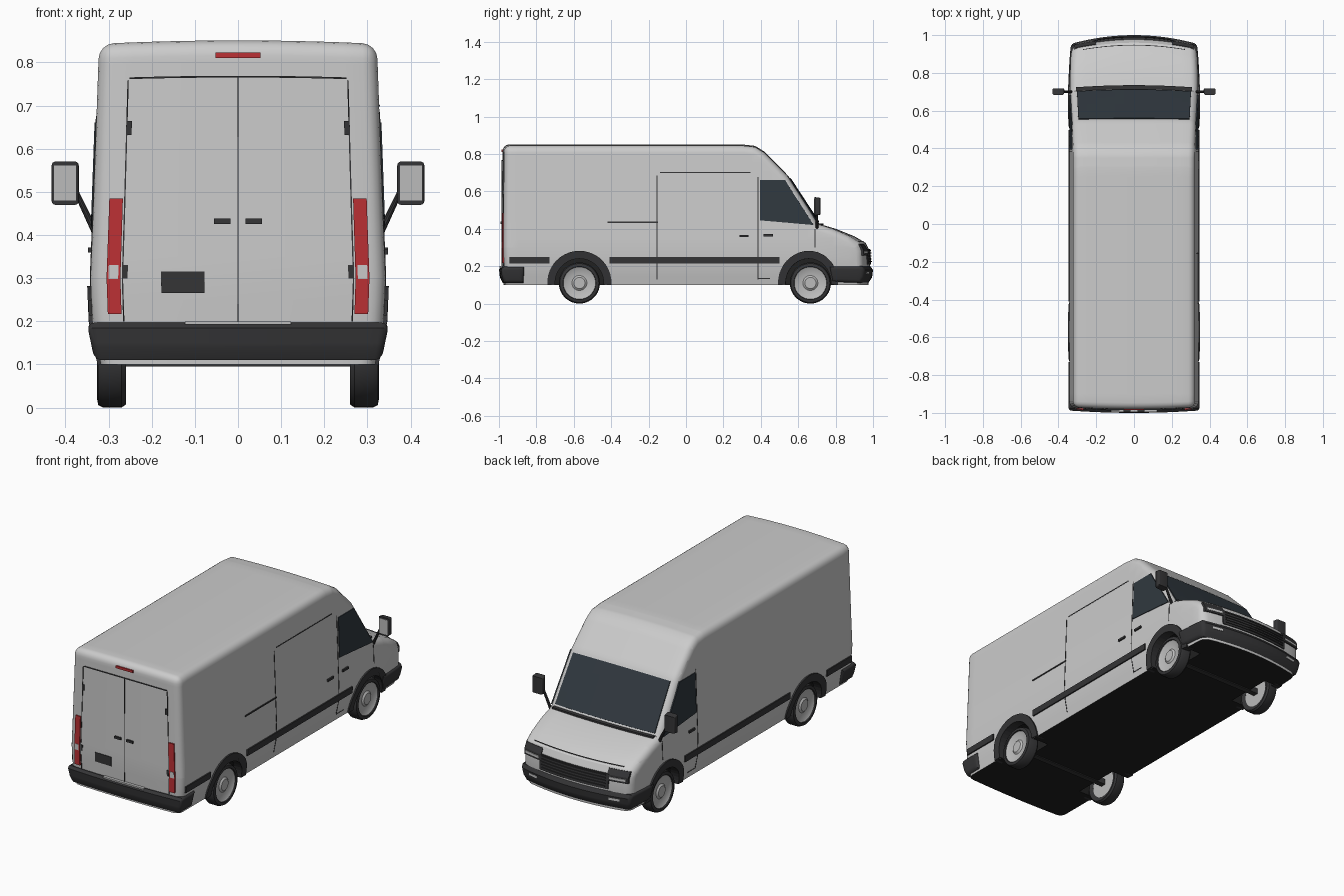
import bpy, bmesh
from math import pi, sin, cos
from mathutils import Vector

if "Cube" in bpy.data.objects:
    bpy.data.objects.remove(bpy.data.objects["Cube"])

W = 0.33      # nominal half width before the body curvature is applied
STEP = 0.05   # shared grid so that panels follow the body exactly


def material(name, r, g, b):
    m = bpy.data.materials.new(name)
    m.diffuse_color = (r, g, b, 1)
    m.use_nodes = True
    m.node_tree.nodes["Principled BSDF"].inputs["Base Color"].default_value = m.diffuse_color
    return m


PAINT = material("paint", 0.62, 0.62, 0.62)
DARK = material("dark_plastic", 0.035, 0.035, 0.037)
GLASS = material("dark_glass", 0.03, 0.04, 0.05)
RED = material("red_lens", 0.5, 0.03, 0.035)
WHITE = material("white_lens", 0.85, 0.85, 0.85)
RIM = material("rim", 0.5, 0.5, 0.5)
FLOOR = material("underbody", 0.015, 0.015, 0.015)


def half_width(z):
    k = [(0.10, 0.318), (0.20, 0.338), (0.30, 0.342), (0.45, 0.336), (0.85, 0.322)]
    z = min(max(z, k[0][0]), k[-1][0])
    for (a, p), (b, q) in zip(k, k[1:]):
        if z <= b:
            return p + (q - p) * (z - a) / (b - a)


def warp(co):
    """Bend straight geometry into the van's gently curved shape."""
    x, y, z = co
    s2 = (x / W) ** 2
    taper = 1 - 0.035 * max(0, (y - 0.7) / 0.28) ** 2
    bow = 0.04 * max(0, (y - 0.4) / 0.58) ** 2 - 0.012 * max(0, (-y - 0.8) / 0.2) ** 2
    return Vector((x * half_width(z) / W * taper, y - bow * s2,
                   z - 0.008 * s2 * max(0, (z - 0.5) / 0.35)))


def finish(name, bm, mats, mirror):
    bmesh.ops.recalc_face_normals(bm, faces=bm.faces)
    me = bpy.data.meshes.new(name)
    bm.to_mesh(me)
    bm.free()
    ob = bpy.data.objects.new(name, me)
    bpy.context.collection.objects.link(ob)
    for m in mats:
        me.materials.append(m)
    if mirror:
        ob.modifiers.new("Mirror", 'MIRROR').use_mirror_merge = False
    return ob


def smooth(ob, angle=0.55):
    bpy.ops.object.select_all(action='DESELECT')
    ob.select_set(True)
    bpy.context.view_layer.objects.active = ob
    bpy.ops.object.shade_smooth_by_angle(angle=angle)


def prism(name, yz, x0, x1, mats, bevel=0, mirror=False, bend=True, slices=True, keep=None):
    """Side outline extruded across x, optionally rounded, sliced and bent."""
    bm = bmesh.new()
    a = [bm.verts.new((x0, y, z)) for y, z in yz]
    b = [bm.verts.new((x1, y, z)) for y, z in yz]
    bm.faces.new(a)
    bm.faces.new(b[::-1])
    n = len(yz)
    for i in range(n):
        j = (i + 1) % n
        bm.faces.new((a[i], b[i], b[j], a[j]))
    bmesh.ops.recalc_face_normals(bm, faces=bm.faces)
    if bevel:
        def cap(e):
            p, q = e.verts[0].co, e.verts[1].co
            return abs(p.x - q.x) < 1e-6
        edges = [e for e in bm.edges if (keep(e) if keep else cap(e))]
        bmesh.ops.bevel(bm, geom=edges, offset=bevel, segments=4, profile=0.5, affect='EDGES')
    if bend and slices:
        for axis in range(3):
            vals = [v.co[axis] for v in bm.verts]
            for k in range(int(min(vals) / STEP) - 1, int(max(vals) / STEP) + 2):
                if min(vals) + 1e-4 < k * STEP < max(vals) - 1e-4:
                    co, no = Vector(), Vector()
                    co[axis], no[axis] = k * STEP, 1
                    bmesh.ops.bisect_plane(bm, geom=bm.verts[:] + bm.edges[:] + bm.faces[:],
                                           dist=1e-5, plane_co=co, plane_no=no)
    if bend:
        for v in bm.verts:
            v.co = warp(v.co)
    return finish(name, bm, mats, mirror)


def box(name, x, y, z, mat, **kw):
    return prism(name, [(y[0], z[0]), (y[1], z[0]), (y[1], z[1]), (y[0], z[1])], *x, [mat], **kw)


def lathe(name, rx, cy, cz, mats):
    """Radius / x profile spun about the axle line, mirrored to both sides."""
    bm = bmesh.new()
    vs = [bm.verts.new((x, cy, cz + r)) for r, x in rx]
    es = [bm.edges.new(p) for p in zip(vs, vs[1:])]
    bmesh.ops.spin(bm, geom=vs + es, cent=(0, cy, cz), axis=(1, 0, 0), angle=2 * pi, steps=40)
    bmesh.ops.remove_doubles(bm, verts=bm.verts, dist=1e-5)
    return finish(name, bm, mats, True)


# body shell
def shell_edge(e):
    p, q = e.verts[0].co, e.verts[1].co
    if abs(p.x - q.x) < 1e-6:
        return max(p.z, q.z) > 0.12
    return p.y < -0.9 and p.z > 0.8


outline = [(-0.975, 0.10), (-0.985, 0.30), (-0.98, 0.851), (0.30, 0.851), (0.37, 0.843),
           (0.42, 0.812), (0.545, 0.685), (0.715, 0.425), (0.80, 0.40), (0.90, 0.36),
           (0.96, 0.325), (0.98, 0.285), (0.985, 0.20), (0.975, 0.10)]
body = prism("body_shell", outline, -W, W, [PAINT, FLOOR], bevel=0.035, keep=shell_edge)
for f in body.data.polygons:
    f.material_index = int(f.normal.z < -0.9)

# wheels, wheel wells and arch flares
AXLE = 0.11
for tag, cy in (("rear", -0.57), ("front", 0.665)):
    cutter = lathe("well_cutter", [(0, 0.22), (0.135, 0.22), (0.135, 0.45), (0, 0.45)],
                   cy, AXLE, [PAINT, FLOOR])
    for f in cutter.data.polygons:
        f.material_index = 1
    bpy.context.view_layer.objects.active = body
    cut = body.modifiers.new("well", 'BOOLEAN')
    cut.object, cut.operation, cut.solver = cutter, 'DIFFERENCE', 'EXACT'
    bpy.ops.object.modifier_apply(modifier=cut.name)
    bpy.data.objects.remove(cutter)
    smooth(lathe(tag + "_tyres", [(0.08, 0.268), (0.103, 0.26), (0.11, 0.27), (0.11, 0.312),
                                  (0.104, 0.324), (0.088, 0.327), (0.084, 0.312)], cy, AXLE, [DARK]))
    smooth(lathe(tag + "_rims", [(0, 0.27), (0.082, 0.27), (0.088, 0.322), (0.08, 0.316),
                                 (0.04, 0.312), (0.03, 0.32), (0, 0.32)], cy, AXLE, [RIM]))
    angles = [pi * (-0.02 + 1.04 * i / 20) for i in range(21)]
    ring = [(cy + 0.172 * cos(t), AXLE + 0.172 * sin(t)) for t in angles]
    ring += [(cy + 0.13 * cos(t), AXLE + 0.13 * sin(t)) for t in angles[::-1]]
    prism(tag + "_arch_flares", ring, 0.29, 0.338, [DARK], mirror=True, slices=False)
    box(tag + "_axle", (-0.28, 0.28), (cy - 0.015, cy + 0.015), (0.095, 0.125), DARK, bend=False)
smooth(body)

# bumpers
smooth(prism("front_bumper", [(0.80, 0.115), (0.785, 0.20), (0.985, 0.20), (1.0, 0.18),
                              (0.995, 0.14), (0.975, 0.11)], -0.343, 0.343, [DARK], bevel=0.018))
smooth(prism("rear_bumper", [(-0.87, 0.11), (-0.865, 0.197), (-0.985, 0.197), (-1.0, 0.185),
                             (-0.995, 0.14), (-0.98, 0.11)], -0.343, 0.343, [DARK], bevel=0.018))
box("rear_step", (-0.12, 0.12), (-0.996, -0.96), (0.192, 0.2), RIM)

# windscreen and cab side windows
a, b, n = Vector((0.556, 0.668)), Vector((0.708, 0.436)), Vector((0.0042, 0.0027))
prism("windscreen", [tuple(p) for p in (a - n, a + n, b + n, b - n)], -0.296, 0.296, [GLASS])
box("windscreen_cowl", (-0.3, 0.3), (0.70, 0.735), (0.415, 0.428), DARK)
prism("side_windows", [(0.395, 0.665), (0.532, 0.665), (0.565, 0.61), (0.692, 0.42), (0.395, 0.445)],
      0.315, 0.334, [GLASS], mirror=True)

# side mouldings, seams and handles
for tag, y in (("rear", (-0.95, -0.73)), ("middle", (-0.41, 0.50))):
    box(tag + "_side_moulding", (0.32, 0.337), y, (0.214, 0.248), DARK, mirror=True)
SEAM = (0.325, 0.3315)
box("cab_door_rear_seam", SEAM, (0.383, 0.387), (0.13, 0.68), DARK, mirror=True)
box("cab_door_front_seam", SEAM, (0.698, 0.702), (0.30, 0.40), DARK, mirror=True)
box("cab_door_bottom_seam", SEAM, (0.385, 0.45), (0.132, 0.136), DARK, mirror=True)
box("cab_door_handle", (0.325, 0.338), (0.415, 0.465), (0.359, 0.371), DARK, mirror=True)
box("sliding_door_seam", SEAM, (-0.157, -0.153), (0.13, 0.69), DARK)
box("sliding_door_top_seam", SEAM, (-0.14, 0.345), (0.702, 0.707), DARK)
box("sliding_door_rail", (0.325, 0.334), (-0.42, -0.15), (0.431, 0.438), DARK)
box("sliding_door_handle", (0.325, 0.338), (0.285, 0.335), (0.355, 0.367), DARK)

# rear doors and lights
REAR = (-0.988, -0.965)
LINE = (-0.9855, -0.97)
box("rear_door_top_seam", (-0.255, 0.255), LINE, (0.765, 0.769), DARK)
box("rear_door_side_seam", (0.257, 0.26), LINE, (0.2, 0.762), DARK, mirror=True)
box("rear_door_centre_seam", (-0.0015, 0.0015), LINE, (0.2, 0.765), DARK)
for tag, z in (("upper", 0.65), ("lower", 0.315)):
    box(tag + "_rear_hinge", (0.247, 0.257), REAR, (z - 0.016, z + 0.016), DARK, mirror=True)
box("rear_door_handle", (0.017, 0.055), (-0.993, -0.97), (0.426, 0.438), DARK, mirror=True)
box("number_plate", (-0.172, -0.075), REAR, (0.265, 0.315), DARK)
box("tail_light", (0.263, 0.294), (-0.991, -0.95), (0.217, 0.485), RED, mirror=True)
box("reversing_light", (0.268, 0.29), (-0.993, -0.96), (0.298, 0.33), WHITE, mirror=True)
box("high_brake_light", (-0.053, 0.053), (-0.986, -0.96), (0.81, 0.823), RED)

# grille, headlights and fog lights
prism("grille", [(0.96, 0.21), (0.99, 0.21), (0.985, 0.292), (0.96, 0.292)], -0.21, 0.21, [DARK])
for i in range(5):
    z = 0.222 + i * 0.015
    box("grille_bar", (-0.195, 0.195), (0.97, 0.994 - i * 0.001), (z, z + 0.005), DARK)
prism("headlight", [(0.94, 0.258), (0.989, 0.258), (0.985, 0.29), (0.966, 0.318), (0.94, 0.318)],
      0.2, 0.315, [DARK], mirror=True)
box("headlight_lens", (0.215, 0.305), (0.96, 0.991), (0.268, 0.28), WHITE, mirror=True)
box("fog_light", (0.225, 0.285), (0.97, 1.0), (0.158, 0.17), WHITE, mirror=True)
box("bonnet_front_seam", (-0.27, 0.27), (0.945, 0.949), (0.325, 0.3345), DARK)

# door mirrors
rect = [(0.686, 0.47), (0.718, 0.475), (0.718, 0.565), (0.686, 0.57)]
smooth(prism("mirror_housing", rect, 0.369, 0.432, [DARK], bevel=0.008, mirror=True, bend=False))
box("mirror_glass", (0.375, 0.426), (0.684, 0.69), (0.48, 0.561), RIM, mirror=True, bend=False)
bm = bmesh.new()
p, q = Vector((0.328, 0.70, 0.40)), Vector((0.38, 0.70, 0.51))
rot = (q - p).to_track_quat('Z', 'Y').to_matrix().to_4x4()
rot.translation = (p + q) / 2
bmesh.ops.create_cone(bm, cap_ends=True, segments=10, radius1=0.008, radius2=0.006,
                      depth=(q - p).length, matrix=rot)
smooth(finish("mirror_arm", bm, [DARK], True))
